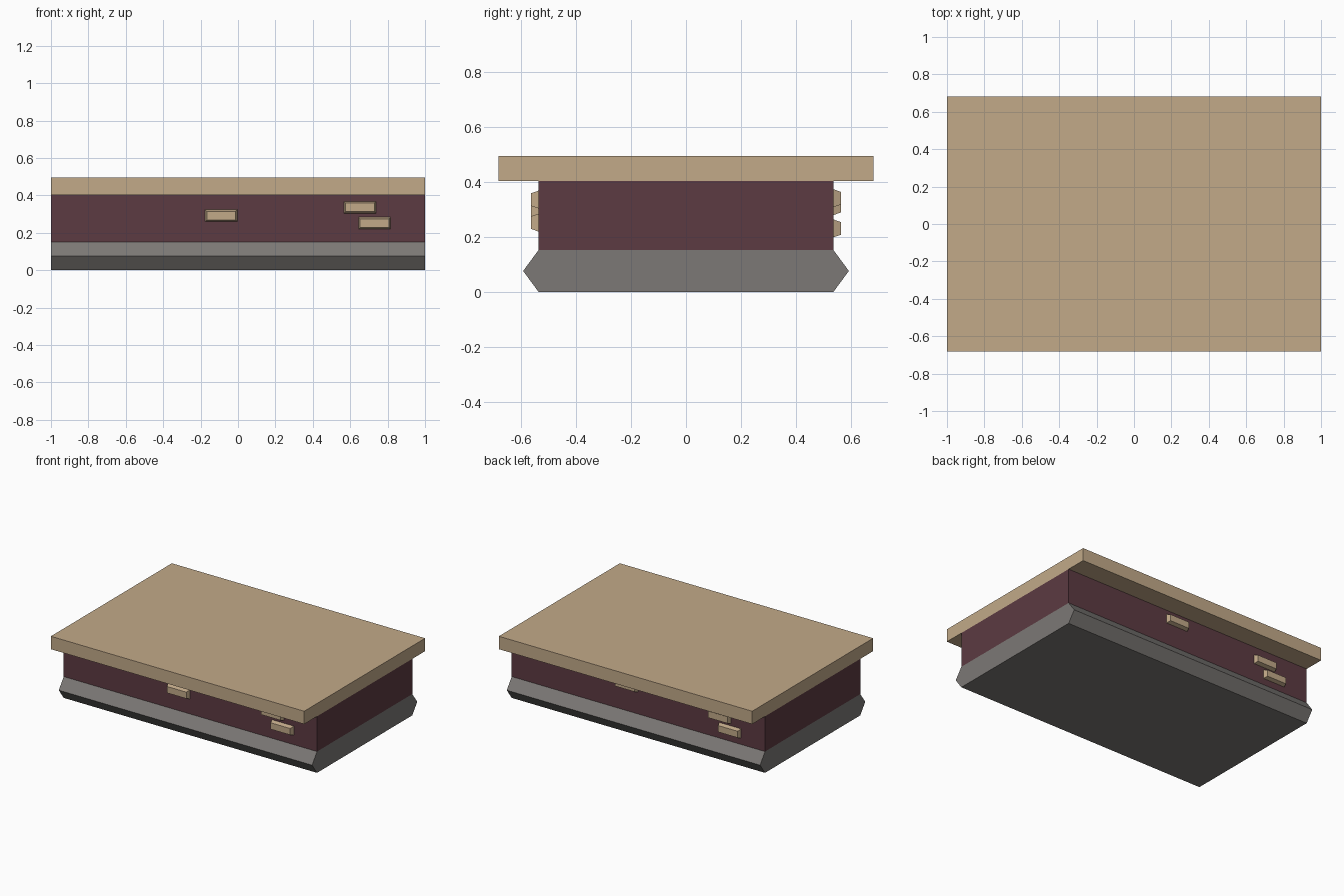
import bpy
import bmesh

cube = bpy.data.objects.get("Cube")
if cube:
    bpy.data.objects.remove(cube, do_unlink=True)


def make_material(name, rgb):
    mat = bpy.data.materials.new(name)
    mat.use_nodes = True
    colour = (*rgb, 1.0)
    mat.diffuse_color = colour
    mat.node_tree.nodes["Principled BSDF"].inputs["Base Color"].default_value = colour
    return mat


tan = make_material("tan stone", (0.54, 0.40, 0.25))
grey = make_material("grey stone", (0.20, 0.19, 0.18))
maroon = make_material("maroon plaster", (0.107, 0.043, 0.054))


def finish(name, bm, mat):
    bmesh.ops.recalc_face_normals(bm, faces=bm.faces)
    mesh = bpy.data.meshes.new(name)
    bm.to_mesh(mesh)
    bm.free()
    mesh.materials.append(mat)
    obj = bpy.data.objects.new(name, mesh)
    bpy.context.collection.objects.link(obj)
    return obj


def extrude_along_x(name, profile, mat):
    """Sweep a closed (y, z) profile over the full length."""
    bm = bmesh.new()
    face = bm.faces.new([bm.verts.new((-1, y, z)) for y, z in profile])
    result = bmesh.ops.extrude_face_region(bm, geom=[face], use_keep_orig=True)
    verts = [v for v in result["geom"] if isinstance(v, bmesh.types.BMVert)]
    bmesh.ops.translate(bm, verts=verts, vec=(2, 0, 0))
    return finish(name, bm, mat)


def slab(half_depth, bottom, top):
    return [(-half_depth, bottom), (half_depth, bottom),
            (half_depth, top), (-half_depth, top)]


WALL_Y = 0.537

# Main courses: pointed plinth, wall and overhanging cap
extrude_along_x("plinth", [(-WALL_Y, 0), (WALL_Y, 0), (0.593, 0.076),
                           (WALL_Y, 0.152), (-WALL_Y, 0.152), (-0.593, 0.076)], grey)
extrude_along_x("wall", slab(WALL_Y, 0.152, 0.403), maroon)
extrude_along_x("cap", slab(0.682, 0.403, 0.495), tan)


def brick(name, x, z, side):
    """Bevelled brick on the front (side -1) or back (side 1) of the wall."""
    half_x, half_z, inset, depth = 0.09, 0.036, 0.013, 0.027
    bm = bmesh.new()
    bmesh.ops.create_cube(bm, size=2)
    for v in bm.verts:
        outer = v.co.y * side > 0
        shrink = inset if outer else 0
        v.co.x = x + v.co.x * (half_x - shrink)
        v.co.z = z + v.co.z * (half_z - shrink)
        v.co.y = side * (WALL_Y + (depth if outer else -0.01))
    return finish(name, bm, tan)


# Exposed bricks on both long sides
for label, side, spots in (
    ("front", -1, [(-0.09, 0.292), (0.652, 0.336), (0.73, 0.252)]),
    ("back", 1, [(0.09, 0.341), (-0.645, 0.312), (-0.725, 0.231)]),
):
    for i, (x, z) in enumerate(spots, 1):
        brick(f"{label}_brick_{i}", x, z, side)
